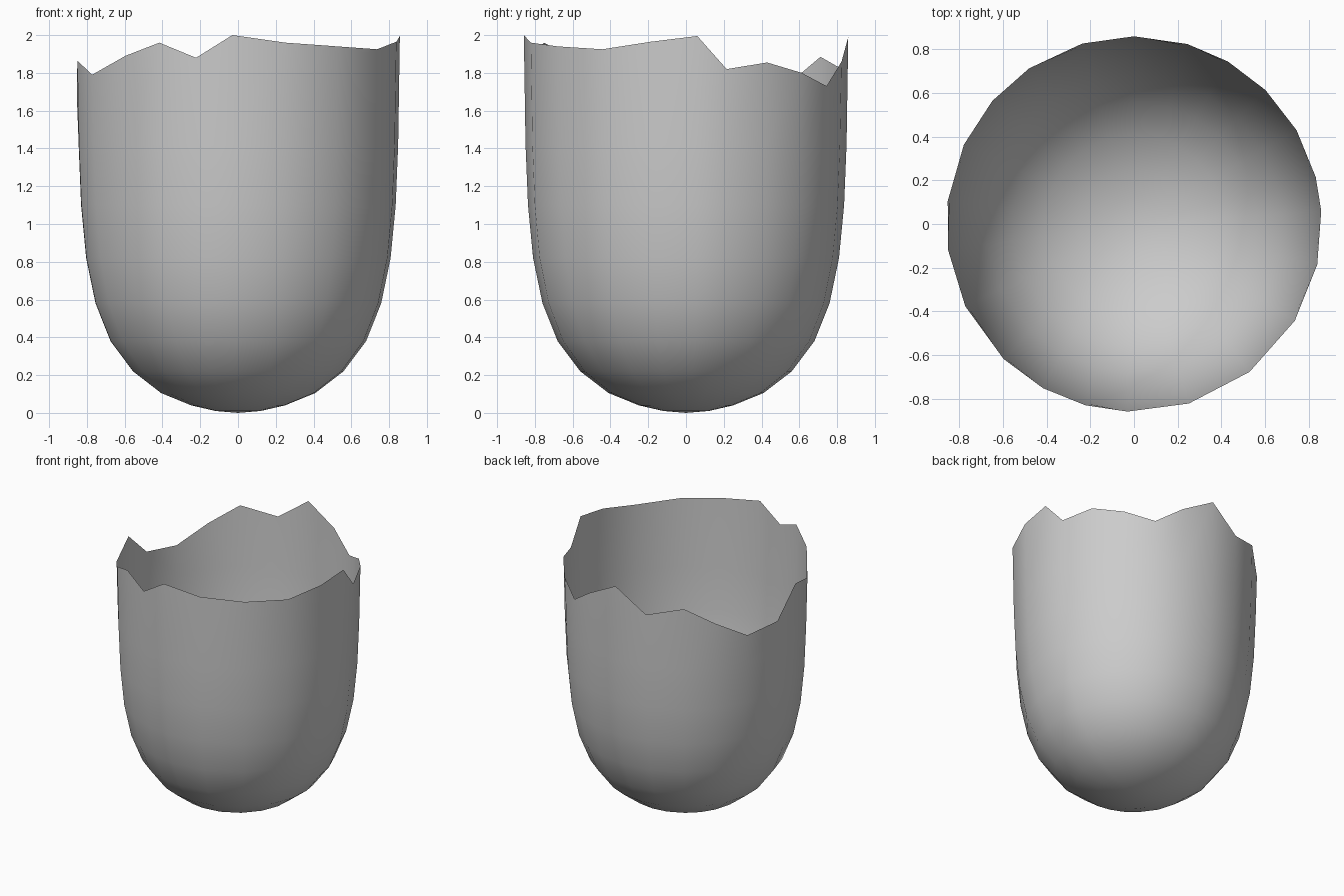
import bpy, bmesh
from math import radians, cos, sin

if "Cube" in bpy.data.objects:
    bpy.data.objects.remove(bpy.data.objects["Cube"])

# Broken rim: (angle in degrees, height) of each tip and notch
RIM = [(-154, 1.79), (-134, 1.89), (-119, 1.96), (-105, 1.88), (-92, 2.0),
       (-73, 1.96), (-52, 1.94), (-31, 1.925), (-12.5, 1.965), (4, 1.995),
       (14.5, 1.82), (30, 1.855), (45.5, 1.80), (60, 1.73), (73.5, 1.86),
       (90, 1.99), (106, 1.82), (124, 1.885), (139, 1.76), (155, 1.63),
       (173, 1.66), (188, 1.865)]

# Rounded wall profile: (radius, height), from the base upwards
PROFILE = [(0.12, 0.01), (0.25, 0.04), (0.41, 0.105), (0.56, 0.22),
           (0.68, 0.38), (0.76, 0.58), (0.81, 0.82), (0.837, 1.1),
           (0.85, 1.42)]
RIM_RADIUS = 0.859

bm = bmesh.new()


def ring(points):
    """One vertex per rim angle, from (radius, height) pairs."""
    return [bm.verts.new((r * cos(radians(a)), r * sin(radians(a)), z))
            for (a, _), (r, z) in zip(RIM, points)]


# Thin open wall ending in the jagged rim
rings = [ring([p] * len(RIM)) for p in PROFILE]
rings.append(ring([(RIM_RADIUS, h) for _, h in RIM]))
n = len(RIM)
for low, high in zip(rings, rings[1:]):
    for i in range(n):
        j = (i + 1) % n
        bm.faces.new((low[i], low[j], high[j], high[i]))

# Closed rounded base
pole = bm.verts.new((0, 0, 0))
for i in range(n):
    bm.faces.new((pole, rings[0][(i + 1) % n], rings[0][i]))

for f in bm.faces:
    f.smooth = True
mesh = bpy.data.meshes.new("broken_shell")
bm.to_mesh(mesh)
bm.free()

shell = bpy.data.objects.new("broken_shell", mesh)
bpy.context.collection.objects.link(shell)

# Plain grey
grey = bpy.data.materials.new("light_grey")
grey.diffuse_color = (0.6, 0.6, 0.6, 1)
grey.use_nodes = True
grey.node_tree.nodes["Principled BSDF"].inputs["Base Color"].default_value = grey.diffuse_color
mesh.materials.append(grey)
